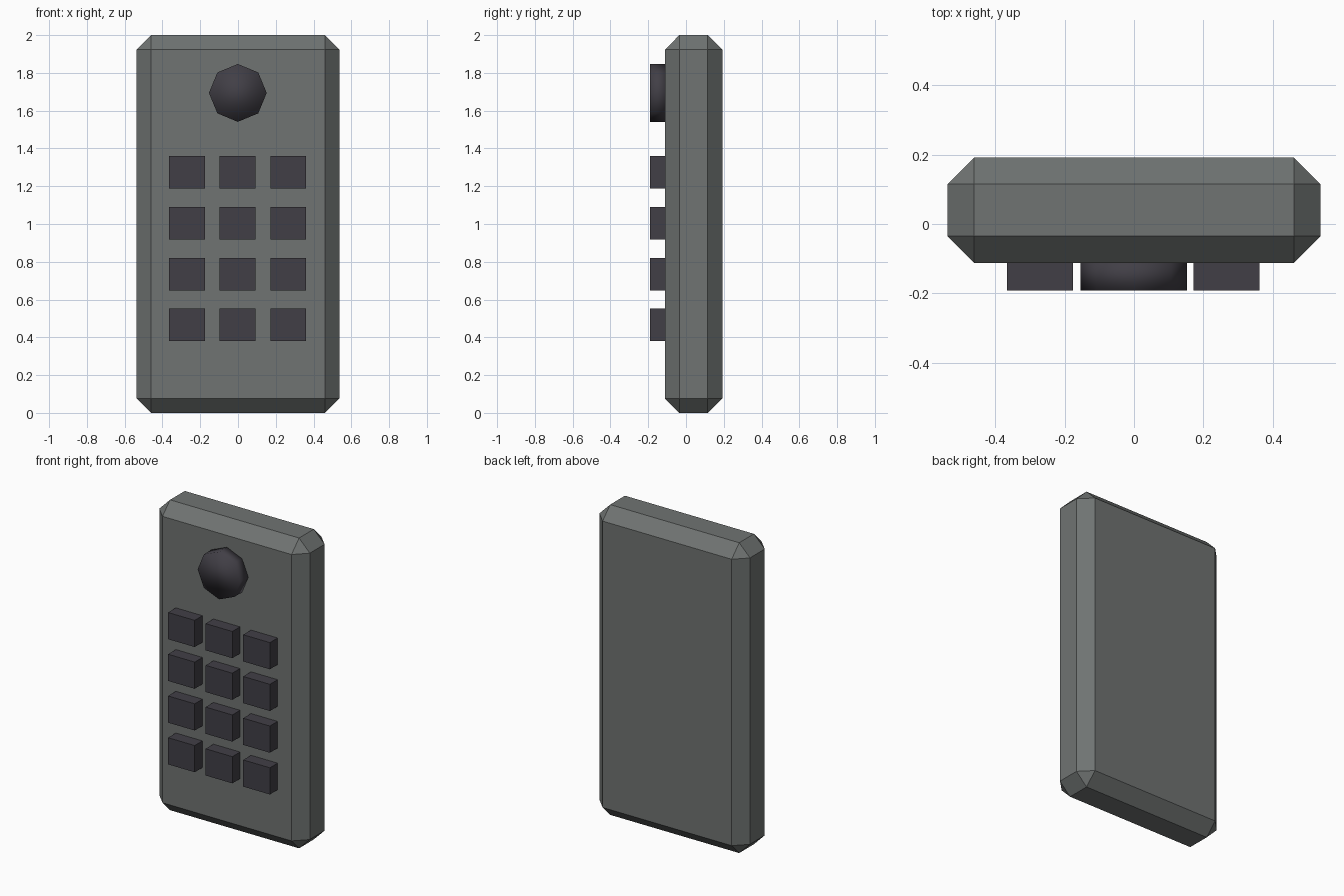
import bpy
import math

cube = bpy.data.objects.get("Cube")
if cube:
    bpy.data.objects.remove(cube, do_unlink=True)


def make_material(name, rgb):
    mat = bpy.data.materials.new(name)
    mat.use_nodes = True
    mat.diffuse_color = (*rgb, 1)
    mat.node_tree.nodes["Principled BSDF"].inputs["Base Color"].default_value = (*rgb, 1)
    return mat


def add_box(name, center, size, mat):
    bpy.ops.mesh.primitive_cube_add(size=1, location=center)
    obj = bpy.context.object
    obj.name = name
    obj.scale = size
    bpy.ops.object.transform_apply(location=False, rotation=False, scale=True)
    obj.data.materials.append(mat)
    return obj


casing_grey = make_material("casing grey", (0.16, 0.172, 0.168))
key_charcoal = make_material("key charcoal", (0.053, 0.049, 0.061))

FACE_Y = -0.112   # front surface of the casing
KEY_Y = -0.191    # front surface of the keys
DEPTH = FACE_Y - KEY_Y + 0.01
MID_Y = KEY_Y + DEPTH / 2

# Chamfered casing
body = add_box("casing", (0, 0.04, 1), (1.074, 0.304, 2), casing_grey)
bevel = body.modifiers.new("chamfer", "BEVEL")
bevel.width = 0.077
bevel.segments = 1
bevel.limit_method = "NONE"

# Keypad: four rows of three keys
for row in range(4):
    for col in range(3):
        add_box(f"key_{row + 1}_{col + 1}",
                (-0.002 + (col - 1) * 0.268, MID_Y, 0.466 + row * 0.269),
                (0.19, DEPTH, 0.172), key_charcoal)

# Eight-sided, softly shaded round button
bpy.ops.mesh.primitive_cylinder_add(vertices=8, radius=0.153, depth=DEPTH,
                                    location=(-0.001, MID_Y, 1.694),
                                    rotation=(math.pi / 2, 0, 0))
knob = bpy.context.object
knob.name = "round_button"
knob.data.materials.append(key_charcoal)
bpy.ops.object.shade_smooth()
